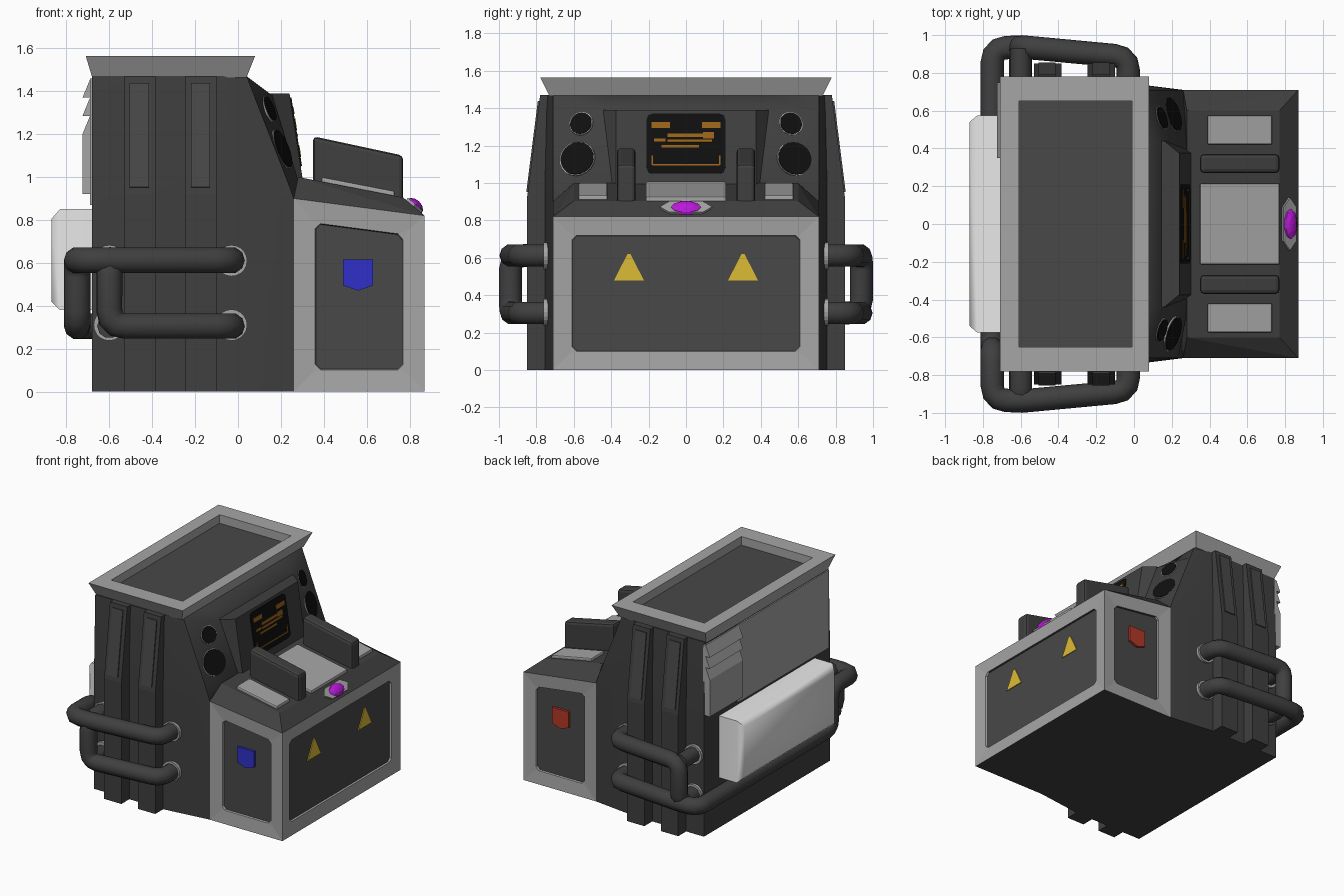
import bpy, bmesh, math
from mathutils import Vector as V

if "Cube" in bpy.data.objects:
    bpy.data.objects.remove(bpy.data.objects["Cube"])

def mat(name, c):
    m = bpy.data.materials.new(name)
    m.diffuse_color = (*c, 1)
    m.use_nodes = True
    m.node_tree.nodes["Principled BSDF"].inputs["Base Color"].default_value = m.diffuse_color
    return m

BODY = mat("charcoal", (.05, .05, .05))
PANEL = mat("dark_grey", (.065, .065, .065))
GREY = mat("mid_grey", (.38, .38, .38))
WHITE = mat("pale_grey", (.8, .8, .8))
BLACK = mat("black", (.005, .005, .005))
ORANGE = mat("orange", (.33, .13, .01))
YELLOW = mat("yellow", (.72, .5, .035))
BLUE = mat("blue", (.03, .03, .58))
RED = mat("red", (.45, .04, .02))
PURPLE = mat("purple", (.5, .01, .7))

def finish(name, bm, *mats, bevel=0, smooth=None):
    bmesh.ops.recalc_face_normals(bm, faces=bm.faces[:])
    me = bpy.data.meshes.new(name)
    bm.to_mesh(me)
    bm.free()
    ob = bpy.data.objects.new(name, me)
    bpy.context.collection.objects.link(ob)
    for m in mats:
        me.materials.append(m)
    if bevel:
        b = ob.modifiers.new("bevel", 'BEVEL')
        b.width, b.segments = bevel, 2
    if smooth:
        bpy.ops.object.select_all(action='DESELECT')
        ob.select_set(True)
        bpy.context.view_layer.objects.active = ob
        bpy.ops.object.shade_smooth_by_angle(angle=math.radians(smooth))
    return ob

def hull_bm(pts):
    bm = bmesh.new()
    for p in pts:
        bm.verts.new(p)
    bmesh.ops.convex_hull(bm, input=bm.verts[:])
    bmesh.ops.dissolve_limit(bm, angle_limit=.01, verts=bm.verts[:], edges=bm.edges[:])
    return bm

def hull(name, pts, m, **k):
    return finish(name, hull_bm(pts), m, **k)

def prism(name, xz, y0, y1, m, **k):
    return hull(name, [(x, y, z) for x, z in xz for y in (y0, y1)], m, **k)

def box(name, x0, x1, y0, y1, z0, z1, m, **k):
    return prism(name, [(x0, z0), (x1, z0), (x1, z1), (x0, z1)], y0, y1, m, **k)

def plate(name, pts, o, u, v, t, m):
    o, u, v = V(o), V(u).normalized(), V(v).normalized()
    n = u.cross(v)
    return hull(name, [o + u * a + v * b + n * d for a, b in pts for d in (-.004, t)], m)

def loft_bm(rings):
    bm = bmesh.new()
    vs = [[bm.verts.new(p) for p in r] for r in rings]
    n = len(vs[0])
    for a, b in zip(vs, vs[1:]):
        for i in range(n):
            bm.faces.new((a[i], a[(i + 1) % n], b[(i + 1) % n], b[i]))
    bm.faces.new(vs[0])
    bm.faces.new(vs[-1])
    return bm

def circle(r, n=20):
    return [(r * math.cos(i * math.tau / n), r * math.sin(i * math.tau / n)) for i in range(n)]

# main cabinet
rings = []
for z, w, xf, xc in [(0, .755, .26, .26), (.9, .755, .26, .26), (.97, .755, .235, .285),
                     (1.38, .745, .075, .16), (1.47, .74, .04, .04)]:
    half = [(-.68, w), (-.1, w), (xf, .71), (xc, .44)]
    rings.append([(x, y, z) for x, y in half] + [(x, -y, z) for x, y in half[::-1]])
finish("cabinet", loft_bm(rings), BODY, smooth=45)

# flared top tray with sunken floor
def rect(x0, x1, y, z):
    return [(x0, -y, z), (x1, -y, z), (x1, y, z), (x0, y, z)]
bm = loft_bm([rect(-.68, .04, .73, 1.465), rect(-.71, .08, .78, 1.565),
              rect(-.61, -.01, .65, 1.565), rect(-.61, -.01, .65, 1.5)])
bm.faces.ensure_lookup_table()
bm.faces[-1].material_index = 1
finish("top_tray", bm, GREY, PANEL)

# front box with framed, recessed panels
bm = hull_bm([(x, y, z) for x, h in ((.26, .9), (.87, .82)) for y in (-.71, .71) for z in (0, h)])
bmesh.ops.recalc_face_normals(bm, faces=bm.faces[:])
sides = [f for f in bm.faces if abs(f.normal.y) > .9 or f.normal.x > .9]
bmesh.ops.inset_individual(bm, faces=sides, thickness=.1, depth=-.008, use_even_offset=True)
corners = list({v for f in sides for v in f.verts})
bmesh.ops.bevel(bm, geom=corners, offset=.025, segments=1, affect='VERTICES')
bm.normal_update()
sides = [f for f in bm.faces if len(f.verts) == 8 and (abs(f.normal.y) > .9 or f.normal.x > .9)]
bmesh.ops.inset_individual(bm, faces=sides, thickness=.004, depth=-.012, use_even_offset=True)
for f in sides:
    f.material_index = 1
for f in bm.faces:
    if f.normal.z < -.9:
        f.material_index = 2
finish("front_box", bm, GREY, PANEL, BODY)

# sloped control deck
def deck(x):
    return 1.0 - .194 * (x - .28)
hull("control_deck", [(x, y, z) for y in (-.71, .71) for x, z in ((.26, .9), (.87, .82))] +
     [(x, y, deck(x)) for y in (-.6, .6) for x in (.28, .77)], BODY)

def pad(name, x0, x1, y0, y1):
    prism(name, [(x, deck(x) + d) for x in (x0, x1) for d in (-.02, .022)], y0, y1, GREY, bevel=.008)
pad("centre_pad", .35, .77, -.215, .215)

# screen housing
def face_x(z):
    return .24 + (1.39 - z) * .154
hull("screen_housing", [(face_x(z) + dx, s * y, z) for z in (.93, 1.39) for s in (-1, 1)
                        for dx, y in ((0, .375), (-.08, .44), (-.16, .44))], BODY)

# screen and its display bars
so, su, sv = (face_x(1.21), 0, 1.21), (0, 1, 0), (-.154, 0, 1)
plate("screen", [(sx * a, sz * b) for sx in (-1, 1) for sz in (-1, 1)
                 for a, b in ((.21, .13), (.203, .153), (.18, .162))], so, su, sv, .006, BLACK)
for a, b, w, h in [(-.135, .1, .05, .016), (.135, .1, .05, .016), (0, .045, .1, .01),
                   (.02, .015, .12, .008), (-.03, -.015, .1, .007), (.12, .045, .03, .018),
                   (-.14, .02, .03, .008), (0, -.115, .18, .004), (-.18, -.09, .004, .025),
                   (.18, -.09, .004, .025)]:
    plate("display_bar", [(a + i * w, b + j * h) for i in (-1, 1) for j in (-1, 1)],
          so, su, sv, .009, ORANGE)

# details repeated on both sides
for s in (-1, 1):
    side = "left" if s < 0 else "right"
    pad(side + "_pad", .39, .73, *sorted((s * .42, s * .575)))
    prism(side + "_armrest", [(.35, .93), (.35, 1.19), (.77, 1.1), (.77, .87)],
          s * .27, s * .37, BODY, bevel=.02)
    # speakers on the angled cheeks
    A, B, C = V((.235, .71 * s, .97)), V((.075, .71 * s, 1.38)), V((.16, .44 * s, 1.38))
    u = (B - C) * s
    v = u.cross(B - A).cross(u)
    for y, z, r in ((.56, 1.317, .06), (.58, 1.13, .092)):
        fy, fz = (.71 - y) / .27, (z - .97) / .41
        x = (.235 + .05 * fy) * (1 - fz) + (.075 + .085 * fy) * fz
        plate(side + "_speaker_rim", circle(r + .005), (x, s * y, z), u, v, .005, GREY)
        plate(side + "_speaker", circle(r), (x, s * y, z), u, v, .01, BLACK)
    # vertical ribs with slot covers
    for x in (-.53, -.245):
        hull(side + "_rib", [(a, s * y, z) for a in (x, x + .145) for y, z in
             ((.7, 0), (.85, 0), (.85, .92), (.78, 1.47), (.68, 1.47))], BODY)
        plate(side + "_slot_cover", [(a, b) for a in (-.045, .045) for b in (-.245, .245)],
              (x + .07, s * .815, 1.195), (-s, 0, 0), (0, -s * .127, 1), .008, PANEL)
    # shield badge and warning triangles
    plate(side + "_shield", [(-.07, .07), (.07, .07), (.07, -.05), (0, -.075), (-.07, -.05)],
          (.56, s * .69, .545), (-s, 0, 0), (0, 0, 1), .018, RED if s > 0 else BLUE)
    plate(side + "_warning_triangle", [(-.08, -.065), (.08, -.065), (.008, .075), (-.008, .075)],
          (.85, s * .305, .545), (0, 1, 0), (0, 0, 1), .006, YELLOW)
    # pipe collars
    for x, y in ((-.03, .742), (-.6, .755)):
        for z in (.31, .61):
            plate(side + "_collar", circle(.073), (x, s * y, z), (-s, 0, 0), (0, 0, 1), .02, GREY)

# purple button on a faceted base
bo, bv = (.82, 0, .866), (-.1, 0, .085)
plate("button_base", [(-.14, 0), (-.09, .045), (.09, .045), (.14, 0), (.09, -.045), (-.09, -.045)],
      bo, (0, 1, 0), bv, .01, GREY)
bpy.ops.mesh.primitive_uv_sphere_add(segments=10, ring_count=6, location=(.822, 0, .862))
b = bpy.context.object
b.name = "button"
b.scale = (.05, .088, .033)
b.rotation_euler = (0, math.radians(45), 0)
b.data.materials.append(PURPLE)

# back: plain panel, louvres and padded pack
box("back_panel", -.69, -.67, -.73, .35, .87, 1.46, GREY)
box("louvre_panel", -.725, -.67, .35, .75, .92, 1.2, GREY)
for z in (1.2, 1.285, 1.37):
    prism("louvre", [(-.67, z), (-.725, z), (-.69, z + .085), (-.67, z + .085)], .35, .75, GREY)
hull("back_pack", [(x, s * y, z) for s in (-1, 1) for x, y, z0, z1 in
     ((-.67, .575, .38, .85), (-.83, .575, .38, .85), (-.87, .54, .42, .805)) for z in (z0, z1)],
     WHITE, smooth=60)

# pipes with rounded elbows
def pipe(name, pts, r=.062, bend=.075):
    pts = [V(p) for p in pts]
    path = [pts[0]]
    for a, p, c in zip(pts, pts[1:], pts[2:]):
        i, o = p + (a - p).normalized() * bend, p + (c - p).normalized() * bend
        path += [i * (1 - t) ** 2 + p * 2 * t * (1 - t) + o * t * t for t in (0, .33, .67, 1)]
    path.append(pts[-1])
    cu = bpy.data.curves.new(name, 'CURVE')
    cu.dimensions = '3D'
    cu.bevel_depth, cu.bevel_resolution, cu.use_fill_caps = r, 3, True
    sp = cu.splines.new('POLY')
    sp.points.add(len(path) - 1)
    for q, p in zip(sp.points, path):
        q.co = (*p, 1)
    cu.materials.append(BODY)
    ob = bpy.data.objects.new(name, cu)
    bpy.context.collection.objects.link(ob)
    bpy.ops.object.select_all(action='DESELECT')
    ob.select_set(True)
    bpy.context.view_layer.objects.active = ob
    bpy.ops.object.convert(target='MESH')
    bpy.ops.object.shade_smooth_by_angle(angle=math.radians(40))

LO, HI = .305, .612
pipe("wrap_pipe", [(-.03, -.72, HI), (-.03, -.885, HI), (-.6, -.938, HI), (-.75, -.93, HI),
                   (-.75, -.66, HI), (-.75, -.66, LO), (-.75, .93, LO), (-.6, .938, LO),
                   (-.03, .885, LO), (-.03, .72, LO)])
for s, z0, z1 in ((-1, LO, HI), (1, HI, LO)):
    pipe("side_pipe", [(-.03, s * .72, z0), (-.03, s * .885, z0), (-.6, s * .938, z0),
                       (-.6, s * .938, z1), (-.6, s * .72, z1)])
    pipe("pipe_stub", [(-.6, s * .93, z0), (-.6, s * .72, z0)], r=.057)
